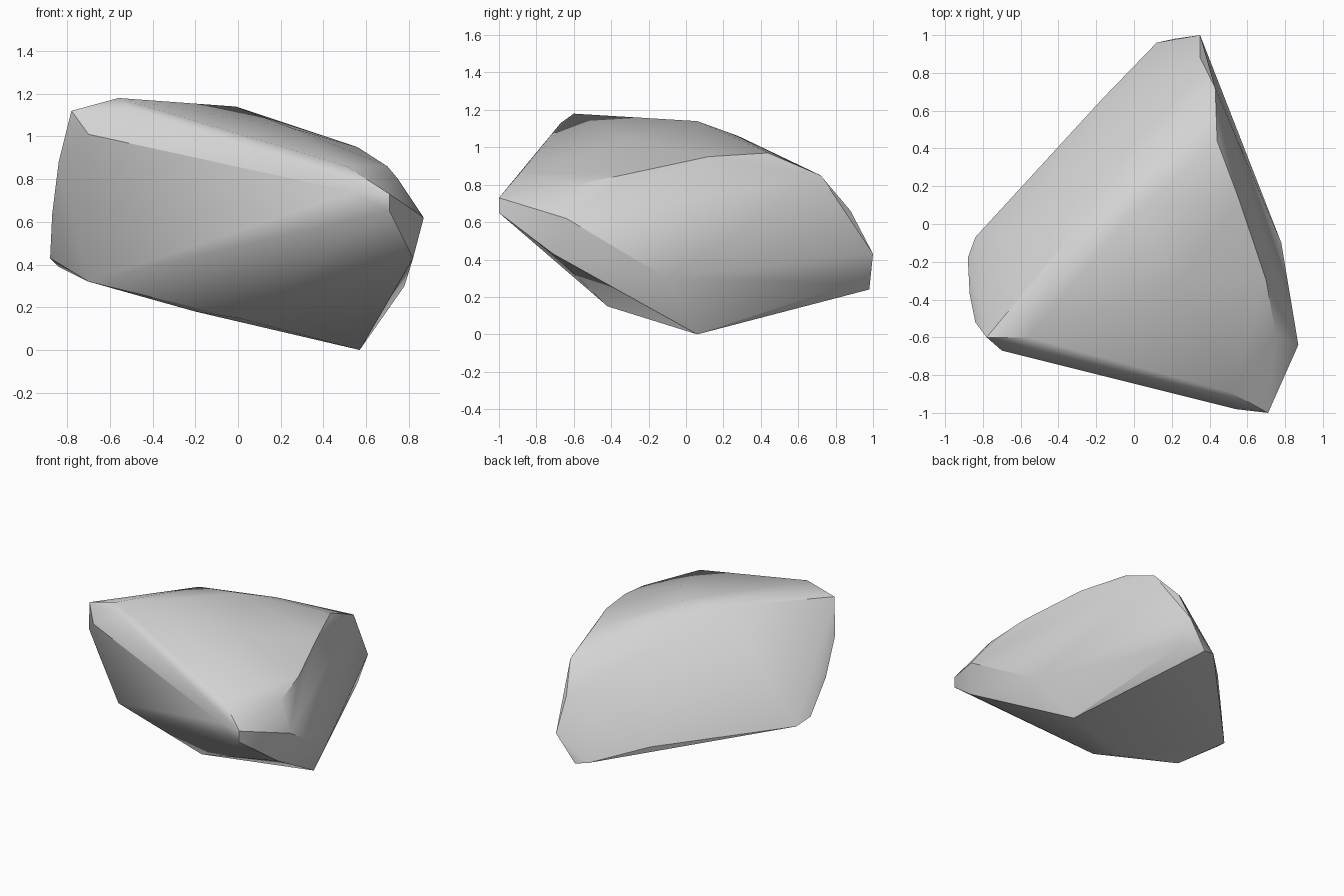
import bpy
import bmesh
import math

# Remove the default cube only
default_cube = bpy.data.objects.get("Cube")
if default_cube:
    bpy.data.objects.remove(default_cube, do_unlink=True)


def make_material(name, colour):
    """One flat colour, visible in the viewport and in a render."""
    material = bpy.data.materials.new(name)
    material.use_nodes = True
    material.diffuse_color = colour
    shader = material.node_tree.nodes["Principled BSDF"]
    shader.inputs["Base Color"].default_value = colour
    shader.inputs["Roughness"].default_value = 0.9
    return material


def make_boulder(name, corner_groups, material):
    """Wrap a tight faceted skin around the chipped corners of a stone."""
    mesh = bpy.data.meshes.new(name)
    bm = bmesh.new()
    corners = [bm.verts.new(corner) for group in corner_groups for corner in group]
    hull = bmesh.ops.convex_hull(bm, input=corners, use_existing_faces=False)

    # Drop corners that fall inside the skin
    buried = [item for item in hull["geom_interior"] + hull["geom_unused"]
              if isinstance(item, bmesh.types.BMVert) and item.is_valid]
    bmesh.ops.delete(bm, geom=list(set(buried)), context="VERTS")

    # Merge the triangles of each flat facet
    bmesh.ops.dissolve_limit(bm, angle_limit=math.radians(1),
                             verts=bm.verts[:], edges=bm.edges[:])
    bmesh.ops.recalc_face_normals(bm, faces=bm.faces[:])
    bm.to_mesh(mesh)
    bm.free()
    mesh.materials.append(material)

    boulder = bpy.data.objects.new(name, mesh)
    bpy.context.collection.objects.link(boulder)
    return boulder


# Steep chipped band along the upper front edge
front_band = [
    (-.78, -.6, 1.12), (-.56, -.6, 1.18), (-.49, -.67, 1.13),
    (.31, -.81, .91), (.51, -.89, .86), (.71, -1, .73),
    (.54, -.98, .74), (.19, -.86, .74), (-.7, -.67, 1.01),
]

# Crown ridge running from the left shoulder to the back
crown_ridge = [
    (-.3, -.02, 1.14), (-.18, .1, 1.08), (-.01, .06, 1.14),
    (.12, .28, 1.06), (.25, -.3, 1.04), (.44, .44, .97),
    (.56, .12, .95), (.7, -.3, .86), (.75, -.58, .8),
]

# Pointed flank on the +x side
side_flank = [
    (.71, -1, .65), (.87, -.64, .62), (.82, -.71, .43),
    (.78, -.1, .3), (.69, .07, .4), (.57, .41, .5),
]

# Blunt nose at the back
back_nose = [
    (.43, .72, .85), (.26, .79, .72), (.35, .88, .66),
    (.35, 1, .43), (.35, .88, .27), (.21, .98, .24), (.12, .96, .26),
]

# Rounded end on the -x side
left_end = [
    (-.84, -.52, .88), (-.87, -.37, .64), (-.88, -.18, .43),
    (-.84, -.07, .39), (-.45, .31, .39), (-.17, .66, .34),
]

# Sloping underside and its lowest point
underside = [
    (.57, .06, 0), (0, -.42, .15), (-.2, -.35, .18), (-.7, -.38, .32),
]

stone_grey = make_material("stone_grey", (.65, .65, .65, 1))
boulder = make_boulder(
    "boulder",
    [front_band, crown_ridge, side_flank, back_nose, left_end, underside],
    stone_grey,
)

# Soft shading inside facets, crisp chipped edges between them
bpy.ops.object.select_all(action="DESELECT")
boulder.select_set(True)
bpy.context.view_layer.objects.active = boulder
bpy.ops.object.shade_smooth_by_angle(angle=math.radians(30))
